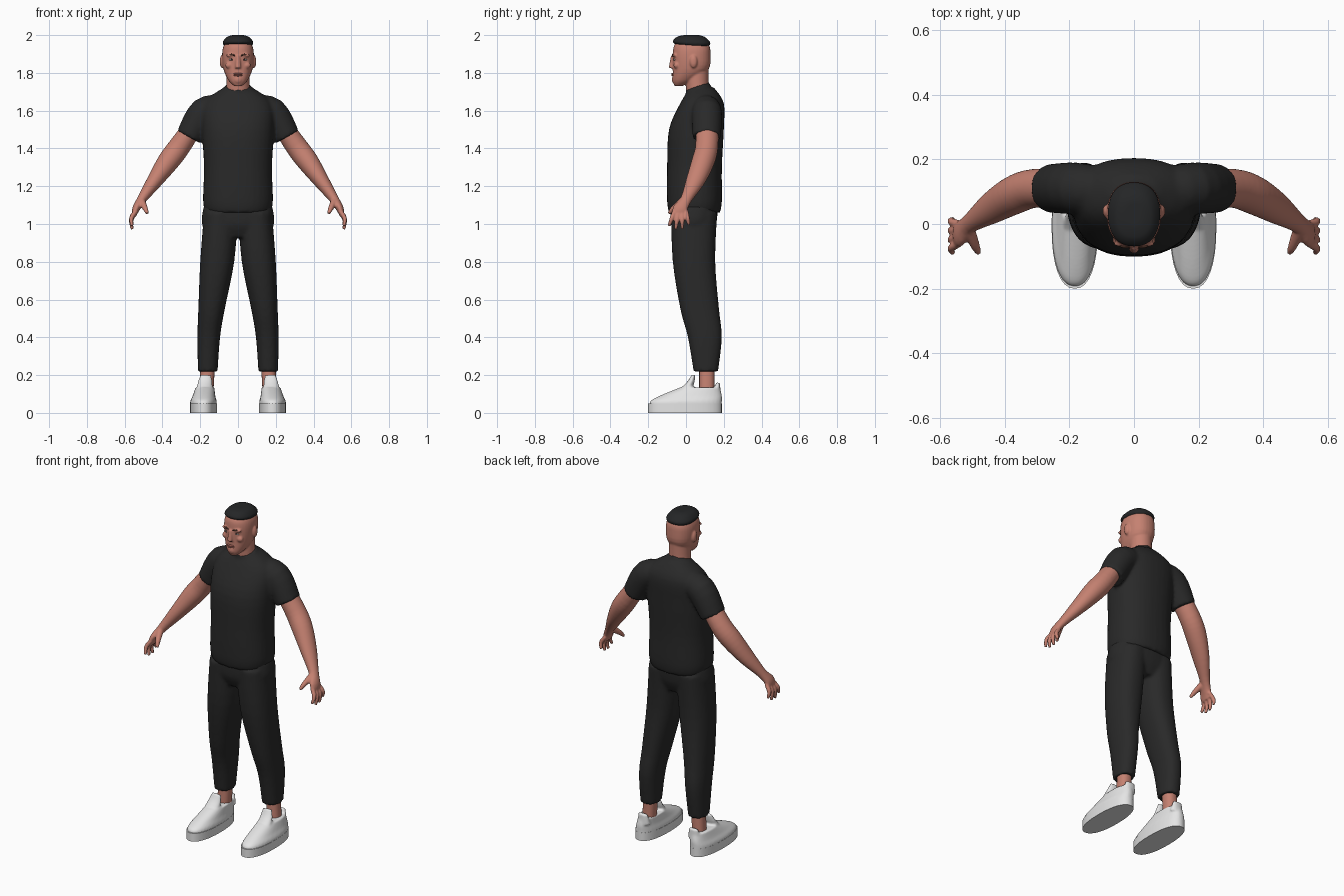
import bpy, bmesh, math
from mathutils import Vector, Matrix

cube = bpy.data.objects.get("Cube")
if cube:
    bpy.data.objects.remove(cube, do_unlink=True)


def material(name, red, green, blue):
    mat = bpy.data.materials.new(name)
    mat.use_nodes = True
    mat.diffuse_color = (red, green, blue, 1)
    shader = next(node for node in mat.node_tree.nodes if node.type == 'BSDF_PRINCIPLED')
    shader.inputs["Base Color"].default_value = mat.diffuse_color
    shader.inputs["Roughness"].default_value = .7
    return mat


SKIN = material("skin", .56, .22, .165)
LIP = material("lip", .42, .14, .11)
CLOTH = material("black cloth", .022, .022, .022)
HAIR = material("dark hair", .018, .019, .02)
BROW = material("brow brown", .07, .03, .02)
WHITE = material("shoe white", .78, .78, .78)
EYE = material("eye white", .6, .52, .48)


def spline(keys, steps=4):
    """Smoothly fill in the rings between a few key rings."""
    keys = [Vector(key) for key in keys]
    padded = [keys[0], *keys, keys[-1]]
    rings = []
    for before, start, end, after in zip(padded, padded[1:], padded[2:], padded[3:]):
        leave, arrive = (end - before) / 2, (after - start) / 2
        for step in range(steps):
            t = step / steps
            ease = t * t * (3 - 2 * t)
            rings.append(start + (end - start) * ease
                         + leave * (t * (1 - t) ** 2) - arrive * (t * t * (1 - t)))
    return rings + [keys[-1]]


def loft(bm, keys, side=1, level=False, power=2, sides=32):
    """Closed tube through (x, y, z, radius across, radius along y); side -1 mirrors it."""
    path = spline(keys)
    rings = []
    for i, point in enumerate(path):
        before, after = path[max(i - 1, 0)], path[min(i + 1, len(path) - 1)]
        tangent = Vector((0, 0, 1))
        if not level:
            tangent = (Vector(after[:3]) - Vector(before[:3])).normalized()
        depth = Vector((0, 1, 0))
        depth = (depth - tangent * depth.dot(tangent)).normalized()
        across = depth.cross(tangent)
        ring = []
        for k in range(sides):
            angle = math.tau * k / sides
            c, s = (math.copysign(abs(v) ** (2 / power), v)
                    for v in (math.cos(angle), math.sin(angle)))
            co = Vector(point[:3]) + across * point[3] * c + depth * point[4] * s
            co.x *= side
            ring.append(bm.verts.new(co))
        rings.append(ring)
    for low, high in zip(rings, rings[1:]):
        for k in range(sides):
            n = (k + 1) % sides
            bm.faces.new((low[k], low[n], high[n], high[k]))
    bm.faces.new(rings[0])
    bm.faces.new(rings[-1])


def stack(bm, rows, side=1, power=2.3):
    """Level rings given as (centre x, z, half width, front y, back y)."""
    keys = [(x, (front + back) / 2, z, width, (back - front) / 2)
            for x, z, width, front, back in rows]
    loft(bm, keys, side, True, power)


def ball(bm, location, size):
    bmesh.ops.create_uvsphere(bm, u_segments=20, v_segments=12, radius=1,
                              matrix=Matrix.Translation(location) @ Matrix.Diagonal((*size, 1)))


def finish(bm, name, mat, voxel=0):
    """Turn the mesh into an object; a voxel size fuses its volumes into one soft skin."""
    bmesh.ops.recalc_face_normals(bm, faces=bm.faces)
    mesh = bpy.data.meshes.new(name)
    bm.to_mesh(mesh)
    bm.free()
    mesh.materials.append(mat)
    mesh.shade_smooth()
    mesh.set_sharp_from_angle(angle=math.radians(50))
    obj = bpy.data.objects.new(name, mesh)
    bpy.context.scene.collection.objects.link(obj)
    if voxel:
        fuse = obj.modifiers.new("fuse", 'REMESH')
        fuse.mode = 'VOXEL'
        fuse.voxel_size = voxel
        fuse.use_smooth_shade = True
        soften = obj.modifiers.new("soften", 'SMOOTH')
        soften.factor = .5
        soften.iterations = 4


# Shirt: body, collar and two sleeves
bm = bmesh.new()
stack(bm, [(0, 1.06, .17, -.09, .18), (0, 1.12, .185, -.1, .19), (0, 1.3, .18, -.1, .19),
           (0, 1.5, .19, -.09, .2), (0, 1.64, .18, -.03, .2), (0, 1.72, .08, .02, .15)])
loft(bm, [(0, .09, 1.64, .1, .08), (0, .06, 1.73, .07, .065)])
for side in (1, -1):
    loft(bm, [(.08, .1, 1.61, .07, .07), (.18, .11, 1.59, .08, .08),
              (.26, .11, 1.46, .07, .075)], side)
finish(bm, "shirt", CLOTH, .01)

# Trousers: hips and two tapering legs
bm = bmesh.new()
stack(bm, [(0, .93, .12, -.05, .13), (0, 1, .19, -.08, .16), (0, 1.1, .18, -.08, .17)])
for side in (1, -1):
    stack(bm, [(.16, .22, .052, .04, .17), (.155, .4, .06, .01, .19), (.14, .55, .07, -.03, .175),
               (.11, .8, .09, -.07, .155), (.09, 1.06, .09, -.08, .165)], side)
finish(bm, "trousers", CLOTH, .01)

# Head: skull, jaw, neck, nose, chin, brow ridge, cheeks and ears
bm = bmesh.new()
stack(bm, [(0, 1.73, .02, -.06, -.02), (0, 1.76, .05, -.07, .04), (0, 1.82, .077, -.07, .12),
           (0, 1.9, .084, -.07, .13), (0, 1.95, .073, -.06, .12), (0, 1.98, .04, -.02, .08)])
loft(bm, [(0, .08, 1.64, .07, .06), (0, .06, 1.72, .062, .06), (0, .06, 1.85, .06, .06)])
loft(bm, [(0, -.07, 1.89, .01, .01), (0, -.08, 1.825, .016, .012)])
ball(bm, (0, -.065, 1.765), (.02, .01, .02))
for side in (1, -1):
    ball(bm, (side * .034, -.06, 1.893), (.03, .012, .01))
    ball(bm, (side * .047, -.05, 1.84), (.02, .016, .018))
    ball(bm, (side * .086, .04, 1.86), (.011, .02, .033))
finish(bm, "head", SKIN, .005)

# Lips
bm = bmesh.new()
for z in (1.795, 1.787):
    ball(bm, (0, -.07, z), (.023, .008, .005))
finish(bm, "lips", LIP)

# Cropped hair cap
bm = bmesh.new()
stack(bm, [(0, 1.94, .07, -.02, .12), (0, 1.96, .082, -.07, .13),
           (0, 1.99, .06, -.05, .1), (0, 2, .03, -.01, .07)])
finish(bm, "hair", HAIR, .006)

for label, side in (("left", 1), ("right", -1)):
    # Eye, iris and brow
    bm = bmesh.new()
    ball(bm, (side * .033, -.057, 1.87), (.015, .01, .006))
    finish(bm, label + "_eye", EYE)
    bm = bmesh.new()
    ball(bm, (side * .033, -.062, 1.87), (.006, .006, .006))
    finish(bm, label + "_iris", HAIR)
    bm = bmesh.new()
    loft(bm, [(.015, -.071, 1.89, .003, .003), (.034, -.07, 1.897, .005, .004),
              (.058, -.058, 1.89, .002, .003)], side, sides=12)
    finish(bm, label + "_brow", BROW)

    # Arm and palm
    bm = bmesh.new()
    loft(bm, [(.22, .11, 1.54, .05, .06), (.31, .11, 1.41, .058, .06), (.37, .09, 1.33, .057, .06),
              (.44, .05, 1.23, .042, .05), (.51, 0, 1.13, .025, .03),
              (.54, -.03, 1.08, .02, .04), (.55, -.03, 1.04, .01, .04)], side)
    # Four spread fingers, the middle ones longest, and a thumb
    for finger in range(4):
        base_y, tip_y = .02 * finger - .06, .035 * finger - .09
        tip_z = .97 + .01 * (finger - 1.4) ** 2
        loft(bm, [(.54, base_y, 1.07, .012, .012),
                  (.565, (base_y + tip_y) / 2, (1.07 + tip_z) / 2, .012, .012),
                  (.56, tip_y, tip_z, .008, .008)], side, sides=12)
    loft(bm, [(.51, -.02, 1.12, .02, .02), (.49, -.07, 1.08, .014, .014),
              (.48, -.09, 1.055, .008, .008)], side, sides=12)
    finish(bm, label + "_arm", SKIN, .005)

    # Bare ankle
    bm = bmesh.new()
    stack(bm, [(.17, .08, .038, .07, .15), (.16, .25, .038, .07, .15)], side)
    finish(bm, label + "_ankle", SKIN)

    # Shoe upper with tongue and heel tab
    bm = bmesh.new()
    stack(bm, [(.183, .02, .07, -.19, .19), (.183, .06, .07, -.19, .19),
               (.18, .09, .06, -.14, .19), (.175, .135, .05, -.03, .18)], side)
    loft(bm, [(.18, -.03, .09, .045, .03), (.175, .02, .15, .04, .02),
              (.17, .04, .2, .03, .01)], side)
    loft(bm, [(.17, .16, .1, .04, .025), (.17, .17, .16, .03, .01)], side)
    finish(bm, label + "_shoe", WHITE, .006)

    # Flat sole
    bm = bmesh.new()
    stack(bm, [(.183, 0, .072, -.2, .19), (.183, .05, .072, -.2, .19)], side)
    finish(bm, label + "_sole", WHITE)
